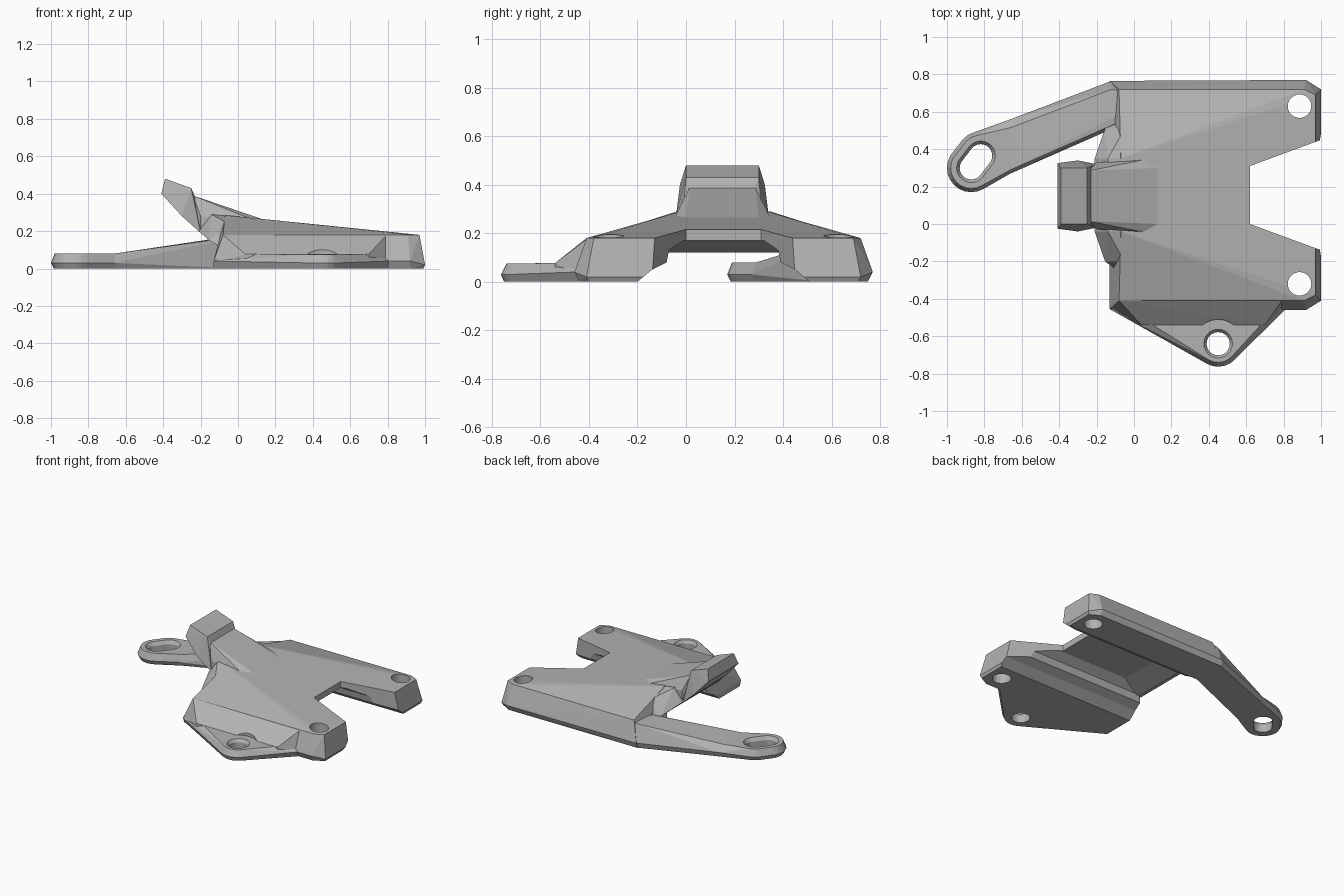
import bpy, bmesh
from math import sin, cos, pi

cube = bpy.data.objects.get("Cube")
if cube:
    bpy.data.objects.remove(cube)

grey = bpy.data.materials.new("plain_grey")
grey.use_nodes = True
grey.diffuse_color = (0.45, 0.45, 0.45, 1)
grey.node_tree.nodes["Principled BSDF"].inputs["Base Color"].default_value = grey.diffuse_color

MID = 0.155  # the deck is symmetric about this y


def mirrored(points, mid=MID):
    return points + [(x, 2 * mid - y, z) for x, y, z in points]


def ring(x, y, r, z, n=24):
    return [(x + r * cos(2 * pi * i / n), y + r * sin(2 * pi * i / n), z) for i in range(n)]


def finish(name, bm):
    bmesh.ops.recalc_face_normals(bm, faces=bm.faces)
    mesh = bpy.data.meshes.new(name)
    bm.to_mesh(mesh)
    bm.free()
    mesh.materials.append(grey)
    obj = bpy.data.objects.new(name, mesh)
    bpy.context.collection.objects.link(obj)
    return obj


def hull(name, points):
    bm = bmesh.new()
    for p in points:
        bm.verts.new(p)
    res = bmesh.ops.convex_hull(bm, input=bm.verts)
    loose = [v for v in bm.verts if not v.link_faces]
    bmesh.ops.delete(bm, geom=loose, context="VERTS")
    bmesh.ops.dissolve_limit(bm, angle_limit=0.01, verts=bm.verts, edges=bm.edges)
    return finish(name, bm)


def prism(name, points, offset):
    bm = bmesh.new()
    face = bm.faces.new([bm.verts.new(p) for p in points])
    out = bmesh.ops.extrude_face_region(bm, geom=[face])
    moved = [v for v in out["geom"] if isinstance(v, bmesh.types.BMVert)]
    bmesh.ops.translate(bm, verts=moved, vec=offset)
    return finish(name, bm)


def combine(obj, other, operation="DIFFERENCE"):
    mod = obj.modifiers.new("cut", "BOOLEAN")
    mod.operation, mod.solver, mod.object = operation, "EXACT", other
    bpy.context.view_layer.objects.active = obj
    bpy.ops.object.modifier_apply(modifier=mod.name)
    bpy.data.objects.remove(other)


def slot(obj, centres, r, z0, z1, r_top=None):
    pts = []
    for x, y in centres:
        pts += ring(x, y, r, z0) + ring(x, y, r_top or r, z1)
    combine(obj, hull("slot_cutter", pts))


# Deck: tapered block with a roof that rises towards the rear
deck = hull("deck", mirrored([
    (-0.13, -0.44, 0), (0.92, -0.44, 0), (0.99, -0.40, 0),
    (-0.13, -0.455, 0.04), (0.92, -0.46, 0.04), (1.0, -0.41, 0.02),
    (-0.08, -0.41, 0.18), (0.91, -0.41, 0.18), (0.97, -0.38, 0.18),
    (-0.05, -0.2, 0.24), (-0.07, -0.04, 0.285),
    (0.13, -0.04, 0.263), (0.45, -0.1, 0.222), (0.72, -0.2, 0.184)]))

# Channel that leaves a leg on either side
half = [(-0.2, -0.05), (-0.2, 0), (-0.14, 0.05), (-0.08, 0.08), (-0.07, 0.13), (-0.01, 0.17)]
section = half + [(2 * MID - y, z) for y, z in reversed(half)]
combine(deck, prism("channel_cutter", [(-0.5, y, z) for y, z in section], (2, 0, 0)))

# Front notch between the two feet, and the bolt holes
notch = [(0.62, 0, -0.1), (1.1, -0.177, -0.1), (1.1, 2 * MID + 0.177, -0.1), (0.62, 2 * MID, -0.1)]
combine(deck, prism("notch_cutter", notch, (0, 0, 1)))
for y in (-0.32, 0.63):
    slot(deck, [(0.885, y)], 0.063, -0.1, 0.5)

# Rear lip under the tongue
rear_lip = hull("rear_lip", mirrored([
    (-0.05, -0.2, 0.238), (-0.14, -0.04, 0.289), (-0.21, -0.04, 0.2),
    (-0.155, -0.2, 0.15), (-0.14, -0.04, 0.172), (0.1, -0.2, 0.18), (0.1, -0.04, 0.264),
    (-0.1, -0.24, 0.12)]))

# Raised tongue head with its gusset
hull("tongue_head", mirrored([
    (-0.41, -0.025, 0.40), (-0.39, 0, 0.48), (-0.25, 0, 0.43), (-0.23, 0.015, 0.385),
    (-0.3, -0.04, 0.28), (-0.2, -0.02, 0.19)], 0.15))
hull("tongue_gusset", mirrored([
    (-0.24, 0.015, 0.39), (0.13, 0.0, 0.264), (0.06, -0.045, 0.268),
    (-0.2, -0.03, 0.28), (-0.2, -0.03, 0.2), (0.05, -0.04, 0.2)], 0.15))

# Side arm: flat slotted end, then a rising beam to the deck
ends = [(-0.87, 0.3), (-0.82, 0.365)]
pad = []
for x, y in ends:
    pad += ring(x, y, 0.115, 0) + ring(x, y, 0.13, 0.03) + ring(x, y, 0.11, 0.08)
joint = [(-0.66, 0.285, 0), (-0.66, 0.27, 0.03), (-0.66, 0.29, 0.08),
         (-0.66, 0.545, 0), (-0.66, 0.56, 0.035), (-0.66, 0.515, 0.08)]
arm_pad = hull("arm_pad", pad + joint)
slot(arm_pad, ends, 0.062, -0.1, 0.2)
slot(arm_pad, ends, 0.062, 0.055, 0.1, 0.092)
hull("arm_beam", joint + [
    (-0.12, 0.75, 0), (-0.12, 0.765, 0.04), (-0.12, 0.72, 0.16),
    (-0.08, 0.585, 0.165), (-0.14, 0.53, 0), (-0.14, 0.53, 0.1),
    (0, 0.75, 0), (0, 0.765, 0.04), (0, 0.7, 0.17), (0, 0.58, 0.17), (0, 0.56, 0)])

# Front tab: thin triangular plate with a ramp up to the deck
hole = (0.45, -0.64)
tab = hull("front_tab", ring(*hole, 0.11, 0) + ring(*hole, 0.123, 0.03) + ring(*hole, 0.1, 0.075) + [
    (-0.12, -0.44, 0), (-0.13, -0.455, 0.04), (0.8, -0.44, 0), (0.81, -0.455, 0.04),
    (-0.06, -0.44, 0.078), (0.77, -0.44, 0.078), (0, -0.35, 0), (0.75, -0.35, 0), (0.3, -0.35, 0.078)])
slot(tab, [hole], 0.062, -0.1, 0.3)
slot(tab, [hole], 0.062, 0.055, 0.095, 0.09)
ramp = hull("tab_ramp", [
    (-0.08, -0.41, 0.18), (0.79, -0.41, 0.175), (0.04, -0.54, 0.077), (0.7, -0.54, 0.077),
    (-0.13, -0.45, 0.03), (0.8, -0.45, 0.03), (0.04, -0.54, 0.03), (0.7, -0.54, 0.03),
    (-0.05, -0.36, 0.17), (0.75, -0.36, 0.17), (-0.05, -0.36, 0.03), (0.75, -0.36, 0.03)])
slot(ramp, [hole], 0.13, 0.076, 0.3)
